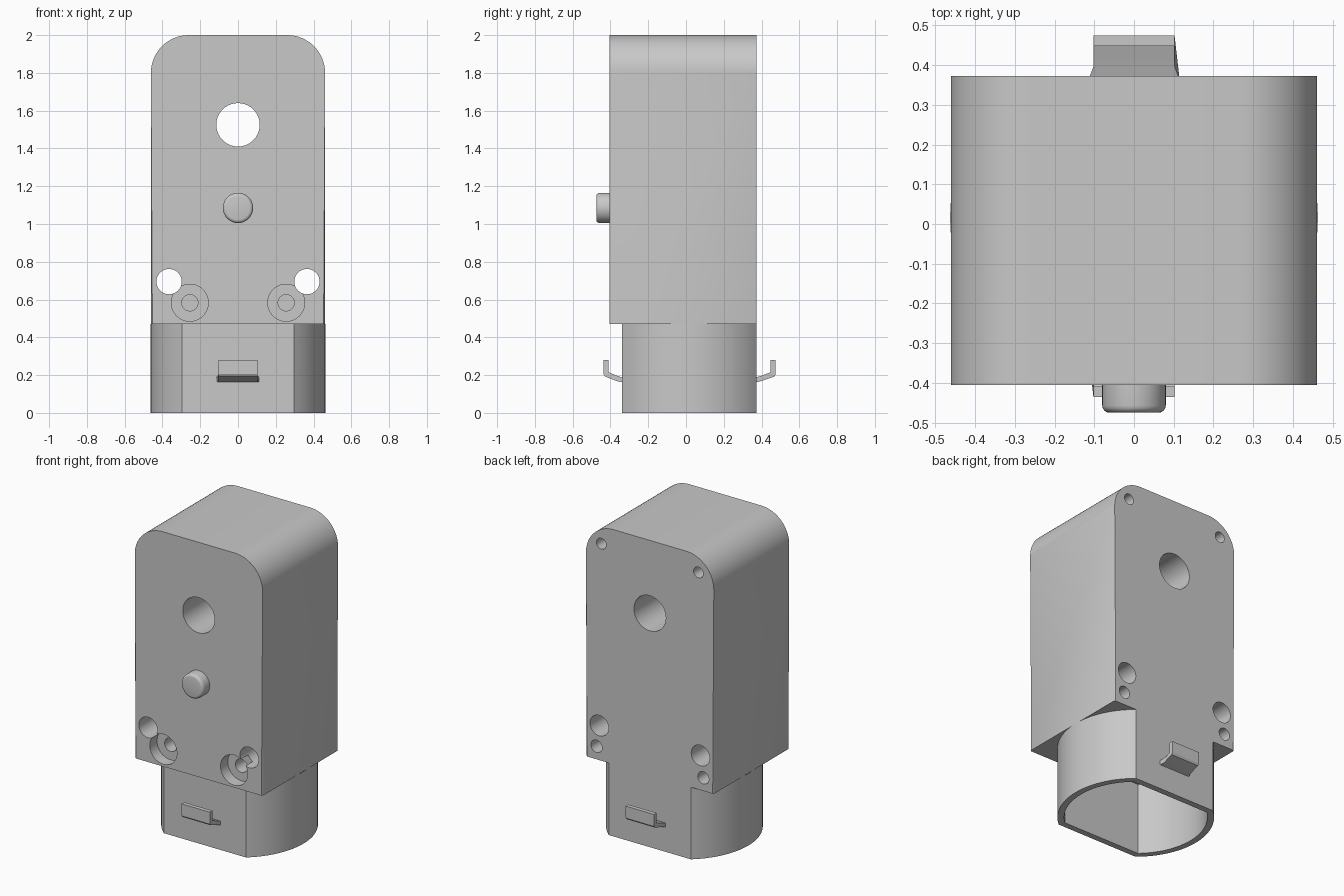
import bpy, bmesh
from math import sin, cos, pi, asin
from mathutils import Matrix

default = bpy.data.objects.get("Cube")
if default:
    bpy.data.objects.remove(default, do_unlink=True)

grey = bpy.data.materials.new("plain grey")
grey.use_nodes = True
COLOUR = (0.58, 0.58, 0.58, 1)
grey.diffuse_color = COLOUR
grey.node_tree.nodes["Principled BSDF"].inputs["Base Color"].default_value = COLOUR

FRONT, BACK = -0.405, 0.372
HALF, TOP, BASE = 0.461, 2.0, 0.47
TUBE_FRONT = -0.34


def finish(name, bm):
    bmesh.ops.recalc_face_normals(bm, faces=bm.faces)
    mesh = bpy.data.meshes.new(name)
    bm.to_mesh(mesh)
    bm.free()
    mesh.materials.append(grey)
    obj = bpy.data.objects.new(name, mesh)
    bpy.context.collection.objects.link(obj)
    return obj


def smooth(obj):
    bpy.ops.object.select_all(action='DESELECT')
    obj.select_set(True)
    bpy.context.view_layer.objects.active = obj
    bpy.ops.object.shade_smooth_by_angle(angle=pi / 6)


def bridge(bm, a, b):
    n = len(a)
    for i in range(n):
        bm.faces.new((a[i], a[(i + 1) % n], b[(i + 1) % n], b[i]))


def cylinder_y(bm, x, z, r, y0, y1, sides=40):
    place = Matrix.Translation((x, (y0 + y1) / 2, z)) @ Matrix.Rotation(pi / 2, 4, 'X')
    bmesh.ops.create_cone(bm, cap_ends=True, segments=sides, radius1=r,
                          radius2=r, depth=y1 - y0, matrix=place)


# Gearbox housing: block with rounded top corners and fine chamfered rims
def make_housing():
    r, steps = 0.2, 16
    outline = [(-HALF, BASE), (HALF, BASE)]
    for side, start in ((1, 0), (-1, pi / 2)):
        for i in range(steps + 1):
            a = start + pi / 2 * i / steps
            outline.append((side * (HALF - r) + r * cos(a), TOP - r + r * sin(a)))
    bm = bmesh.new()
    front = [bm.verts.new((x, FRONT, z)) for x, z in outline]
    back = [bm.verts.new((x, BACK, z)) for x, z in outline]
    bridge(bm, front, back)
    bm.faces.new(front)
    bm.faces.new(back)
    rims = [e for e in bm.edges
            if e.verts[0].co.y == e.verts[1].co.y
            and max(v.co.z for v in e.verts) > BASE + 0.1]
    bmesh.ops.bevel(bm, geom=rims, offset=0.008, segments=1, affect='EDGES')
    return finish("gearbox_housing", bm)


def cut(obj, x, z, r, y0, y1):
    bm = bmesh.new()
    cylinder_y(bm, x, z, r, y0, y1)
    cutter = finish("hole_cutter", bm)
    cutter.hide_render = True
    mod = obj.modifiers.new("hole", 'BOOLEAN')
    mod.operation, mod.solver, mod.object = 'DIFFERENCE', 'EXACT', cutter
    bpy.context.view_layer.update()
    graph = bpy.context.evaluated_depsgraph_get()
    mesh = bpy.data.meshes.new_from_object(obj.evaluated_get(graph))
    obj.modifiers.clear()
    obj.data = mesh
    bpy.data.objects.remove(cutter, do_unlink=True)


housing = make_housing()
cut(housing, 0, 1.525, 0.115, FRONT - 0.1, BACK + 0.1)            # shaft hole
for s in (-1, 1):
    cut(housing, s * 0.365, 0.695, 0.067, FRONT - 0.1, BACK + 0.1)   # mounting hole
    cut(housing, s * 0.255, 0.583, 0.098, FRONT - 0.1, FRONT + 0.075)  # screw recess
    cut(housing, s * 0.255, 0.583, 0.043, FRONT - 0.1, FRONT + 0.2)  # screw hole
    cut(housing, s * 0.385, 0.555, 0.04, BACK - 0.15, BACK + 0.1)    # rear lower pin hole
    cut(housing, s * 0.35, 1.885, 0.035, BACK - 0.15, BACK + 0.1)    # rear upper pin hole
smooth(housing)


# Motor sleeve: round tube with flat front and back, open below
def sleeve_outline(r, flat, steps=28):
    limit = asin(flat / r)
    centre = (BACK + TUBE_FRONT) / 2
    points = []
    for start in (0, pi):
        for i in range(steps + 1):
            a = start - limit + 2 * limit * i / steps
            points.append((r * cos(a), centre + r * sin(a)))
    return points


bm = bmesh.new()
flat, wall = (BACK - TUBE_FRONT) / 2, 0.04
outer, inner = sleeve_outline(0.463, flat), sleeve_outline(0.463 - wall, flat - wall)
loops = [[bm.verts.new((x, y, z)) for x, y in ring]
         for ring, z in ((outer, BASE), (outer, 0), (inner, 0), (inner, BASE))]
for a, b in zip(loops, loops[1:]):
    bridge(bm, a, b)
smooth(finish("motor_sleeve", bm))


# Terminal tabs: bent strips with a flared root
def make_tab(name, wall_y, direction, reach):
    profile = [(-0.01, 0.16), (0.025, 0.168), (reach - 0.008, 0.192), (reach, 0.205),
               (reach, 0.28), (reach - 0.027, 0.28), (reach - 0.027, 0.215),
               (0.025, 0.196), (-0.01, 0.185)]
    bm = bmesh.new()
    sides = []
    for s in (-1, 1):
        sides.append([bm.verts.new((s * (0.115 if d < 0 else 0.102),
                                    wall_y + direction * d, z)) for d, z in profile])
    bridge(bm, *sides)
    for side in sides:
        bm.faces.new(side)
    smooth(finish(name, bm))


make_tab("front_terminal", TUBE_FRONT, -1, 0.096)
make_tab("back_terminal", BACK, 1, 0.103)

# Locating peg on the front, with a rounded rim
bm = bmesh.new()
tip = FRONT - 0.07
cylinder_y(bm, 0, 1.085, 0.08, tip, FRONT + 0.01, 48)
rim = [e for e in bm.edges if all(abs(v.co.y - tip) < 0.001 for v in e.verts)]
bmesh.ops.bevel(bm, geom=rim, offset=0.018, segments=4, profile=0.5, affect='EDGES')
smooth(finish("locating_peg", bm))
